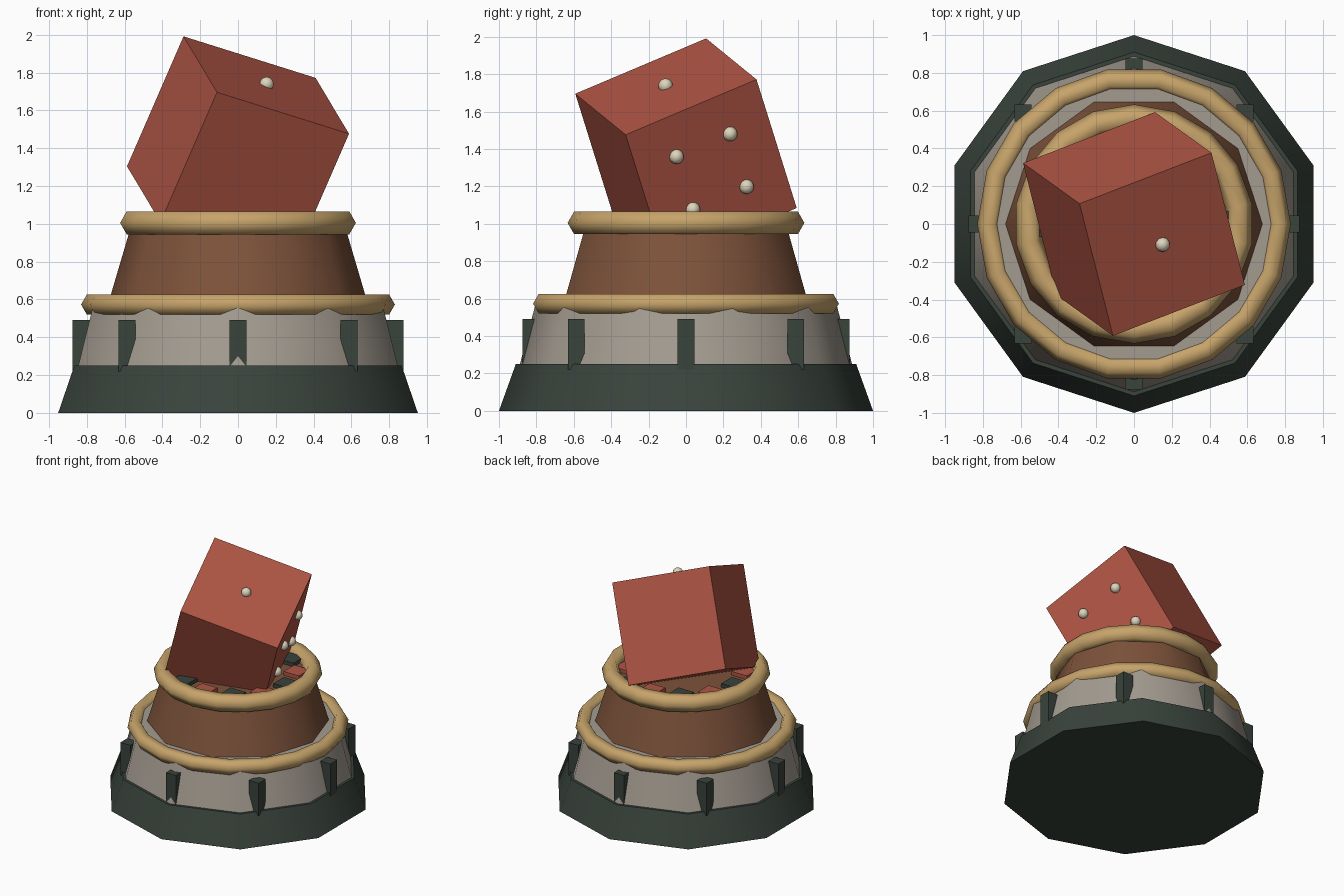
import bpy
from math import radians, sin, cos, pi
from mathutils import Vector, Matrix

if "Cube" in bpy.data.objects:
    bpy.data.objects.remove(bpy.data.objects["Cube"])


def material(name, rgb):
    m = bpy.data.materials.new(name)
    m.use_nodes = True
    m.diffuse_color = (*rgb, 1)
    m.node_tree.nodes["Principled BSDF"].inputs["Base Color"].default_value = (*rgb, 1)
    return m


RED = material("brick red", (0.44, 0.093, 0.06))
BROWN = material("wood brown", (0.205, 0.085, 0.043))
GOLD = material("dull gold", (0.57, 0.37, 0.145))
GREY = material("warm grey", (0.37, 0.33, 0.28))
DARK = material("dark green", (0.041, 0.056, 0.045))
IVORY = material("ivory", (0.72, 0.66, 0.5))


def finish(name, mat, smooth=0):
    ob = bpy.context.object
    ob.name = name
    ob.data.materials.append(mat)
    if smooth:
        bpy.ops.object.shade_smooth_by_angle(angle=radians(smooth))
    return ob


def drum(name, mat, r1, r2, z1, z2, turn=0):
    bpy.ops.mesh.primitive_cone_add(vertices=10, radius1=r1, radius2=r2, depth=z2 - z1,
                                    location=(0, 0, (z1 + z2) / 2), rotation=(0, 0, turn))
    return finish(name, mat, 40)


def ring(name, major, minor, z, turn=0):
    bpy.ops.mesh.primitive_torus_add(major_segments=18, minor_segments=6, major_radius=major,
                                     minor_radius=minor, location=(0, 0, z), rotation=(0, 0, turn))
    return finish(name, GOLD, 70)


def block(name, mat, loc, size):
    bpy.ops.mesh.primitive_cube_add(size=1, location=loc)
    ob = finish(name, mat)
    ob.data.transform(Matrix.Diagonal((*size, 1)))
    return ob


# Stepped pedestal and its trim rings
drum("base", DARK, 1.0, 0.91, 0, 0.25)
drum("lower_tier", GREY, 0.888, 0.797, 0.25, 0.6)
drum("upper_tier", BROWN, 0.68, 0.562, 0.6, 1.0, pi / 10)
ring("lower_ring", 0.77, 0.06, 0.573)
ring("upper_ring", 0.563, 0.07, 1.005, pi / 2)

# Eight studs around the lower tier
for i in range(8):
    a = i * pi / 4
    block("stud", DARK, (0.83 * cos(a), 0.83 * sin(a), 0.355), (0.09, 0.09, 0.27))

# Alternating tiles around the top
for i in range(12):
    a = i * pi / 6
    block("tile", RED if i % 2 else DARK, (0.44 * cos(a), 0.44 * sin(a), 1.0), (0.14, 0.14, 0.06))

# Tilted die: its own axes point to the four-pip side, the plain back and the one-pip side
side = Vector((0.70, 0.27, -0.22)).normalized()
top = Vector((0.30, -0.22, 0.70))
top = (top - side * top.dot(side)).normalized()
back = top.cross(side)
pose = Matrix((side, back, top)).transposed().to_4x4()
pose.translation = (0, 0, 1.39)
die = block("die", RED, (0, 0, 0), (0.78, 0.78, 0.78))
die.matrix_world = pose

# Pips
spots = [(0, 0, 0.395)] + [(0.395, u, v) for u in (-0.16, 0.16) for v in (-0.16, 0.16)]
for spot in spots:
    bpy.ops.mesh.primitive_uv_sphere_add(segments=10, ring_count=8, radius=0.039,
                                         location=pose @ Vector(spot))
    finish("pip", IVORY, 60)
